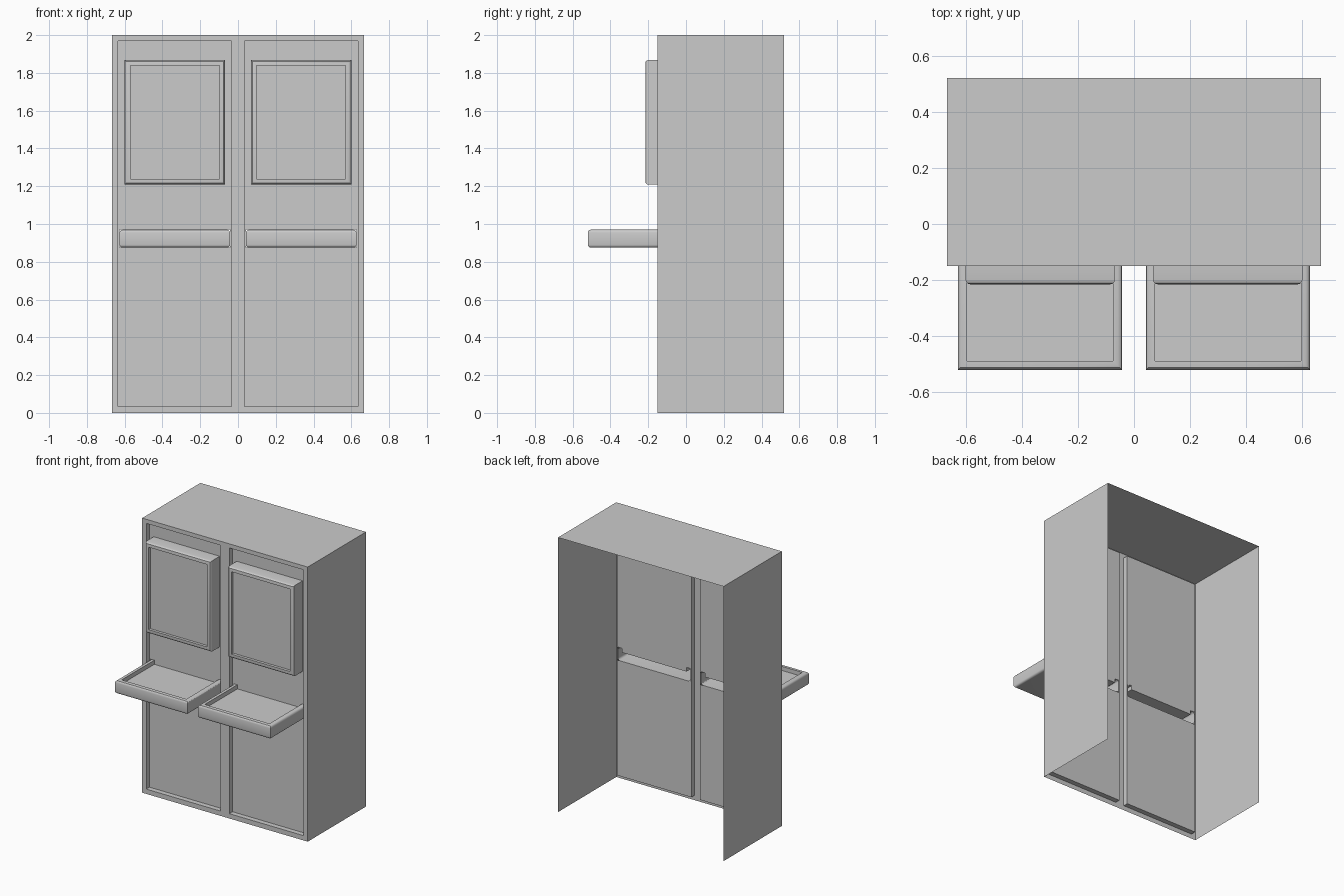
import bpy, bmesh
from mathutils import Vector

cube = bpy.data.objects.get("Cube")
if cube:
    bpy.data.objects.remove(cube)

grey = bpy.data.materials.new("light_grey")
grey.use_nodes = True
colour = (0.6, 0.6, 0.6, 1)
grey.diffuse_color = colour
grey.node_tree.nodes["Principled BSDF"].inputs["Base Color"].default_value = colour

FRONT, PANEL, BACK = -0.15, -0.113, 0.52
W, H = 0.667, 2.0


def finish(bm, name, smooth=False):
    mesh = bpy.data.meshes.new(name)
    bm.to_mesh(mesh)
    bm.free()
    ob = bpy.data.objects.new(name, mesh)
    bpy.context.collection.objects.link(ob)
    mesh.materials.append(grey)
    if smooth:
        bpy.ops.object.select_all(action='DESELECT')
        ob.select_set(True)
        bpy.context.view_layer.objects.active = ob
        bpy.ops.object.shade_smooth_by_angle()
    return ob


def sheet(bm, xs, zs, y, holes=()):
    """Upright grid facing the front, leaving out the cells in holes; returns the faces."""
    grid = [[bm.verts.new((x, y, z)) for x in xs] for z in zs]
    for j in range(len(zs) - 1):
        for i in range(len(xs) - 1):
            if (i, j) not in holes:
                bm.faces.new((grid[j][i], grid[j][i + 1], grid[j + 1][i + 1], grid[j + 1][i]))


def box(x0, x1, y0, y1, z0, z1):
    bm = bmesh.new()
    bmesh.ops.create_cube(bm, size=1)
    for v in bm.verts:
        v.co = Vector((x1 if v.co.x > 0 else x0, y1 if v.co.y > 0 else y0, z1 if v.co.z > 0 else z0))
    return bm


def facing(bm, direction):
    bm.normal_update()
    return max(bm.faces, key=lambda f: (f.normal.dot(Vector(direction)), f.calc_area()))


def remove_back(bm):
    bmesh.ops.delete(bm, geom=[facing(bm, (0, 1, 0))], context='FACES')


def sink(bm, direction, rim, depth):
    """Inset the face that looks in a direction and push it in."""
    face = facing(bm, direction)
    bmesh.ops.inset_region(bm, faces=[face], thickness=rim, use_even_offset=True)
    floor = bmesh.ops.extrude_face_region(bm, geom=[face])
    bmesh.ops.translate(bm, vec=Vector(direction) * -depth,
                        verts=[g for g in floor["geom"] if isinstance(g, bmesh.types.BMVert)])
    if face.is_valid:
        bmesh.ops.delete(bm, geom=[face], context='FACES')


def round_edges(bm, edges, size):
    bmesh.ops.bevel(bm, geom=list(edges), offset=size, segments=3, profile=0.5, affect='EDGES')


# cabinet shell, open at the back and underneath
bm = box(-W, W, FRONT, BACK, 0, H)
bm.normal_update()
bmesh.ops.delete(bm, geom=[f for f in bm.faces if abs(f.normal.y) > 0.5 or f.normal.z < -0.5],
                 context='FACES')
finish(bm, "cabinet_shell")

# front frame with two door openings
bm = bmesh.new()
sheet(bm, (-W, -0.634, -0.035, 0.035, 0.634, W), (0, 0.035, 1.97, H), FRONT, {(1, 1), (3, 1)})
finish(bm, "front_frame")

for side, s in (("left", 1), ("right", -1)):
    a, b = sorted((s * 0.035, s * 0.634))
    c, d = sorted((s * 0.042, s * 0.627))

    # recessed panel with a slot where the tray opens into the cabinet
    bm = bmesh.new()
    sheet(bm, (a, c, d, b), (0.035, 0.875, 0.97, 1.97), PANEL, {(1, 1)})
    finish(bm, side + "_panel")

    # reveal around the recess
    bm = box(a, b, FRONT, PANEL, 0.035, 1.97)
    bm.normal_update()
    bmesh.ops.delete(bm, geom=[f for f in bm.faces if abs(f.normal.y) > 0.5], context='FACES')
    bmesh.ops.reverse_faces(bm, faces=bm.faces)
    finish(bm, side + "_reveal")

    # tray with rounded upper and lower rims, hollow towards the cabinet
    bm = box(c, d, -0.52, PANEL, 0.875, 0.97)
    remove_back(bm)
    round_edges(bm, [e for e in bm.edges if len(e.link_faces) == 2
                     and abs(e.verts[0].co.z - e.verts[1].co.z) < 0.01], 0.016)
    sink(bm, (0, 0, 1), 0.016, 0.03)
    finish(bm, side + "_tray", True)

    # raised framed screen with rounded front edges
    c, d = sorted((s * 0.068, s * 0.6))
    bm = box(c, d, -0.215, PANEL, 1.208, 1.868)
    remove_back(bm)
    round_edges(bm, facing(bm, (0, -1, 0)).edges, 0.016)
    sink(bm, (0, -1, 0), 0.014, 0.02)
    finish(bm, side + "_screen", True)
